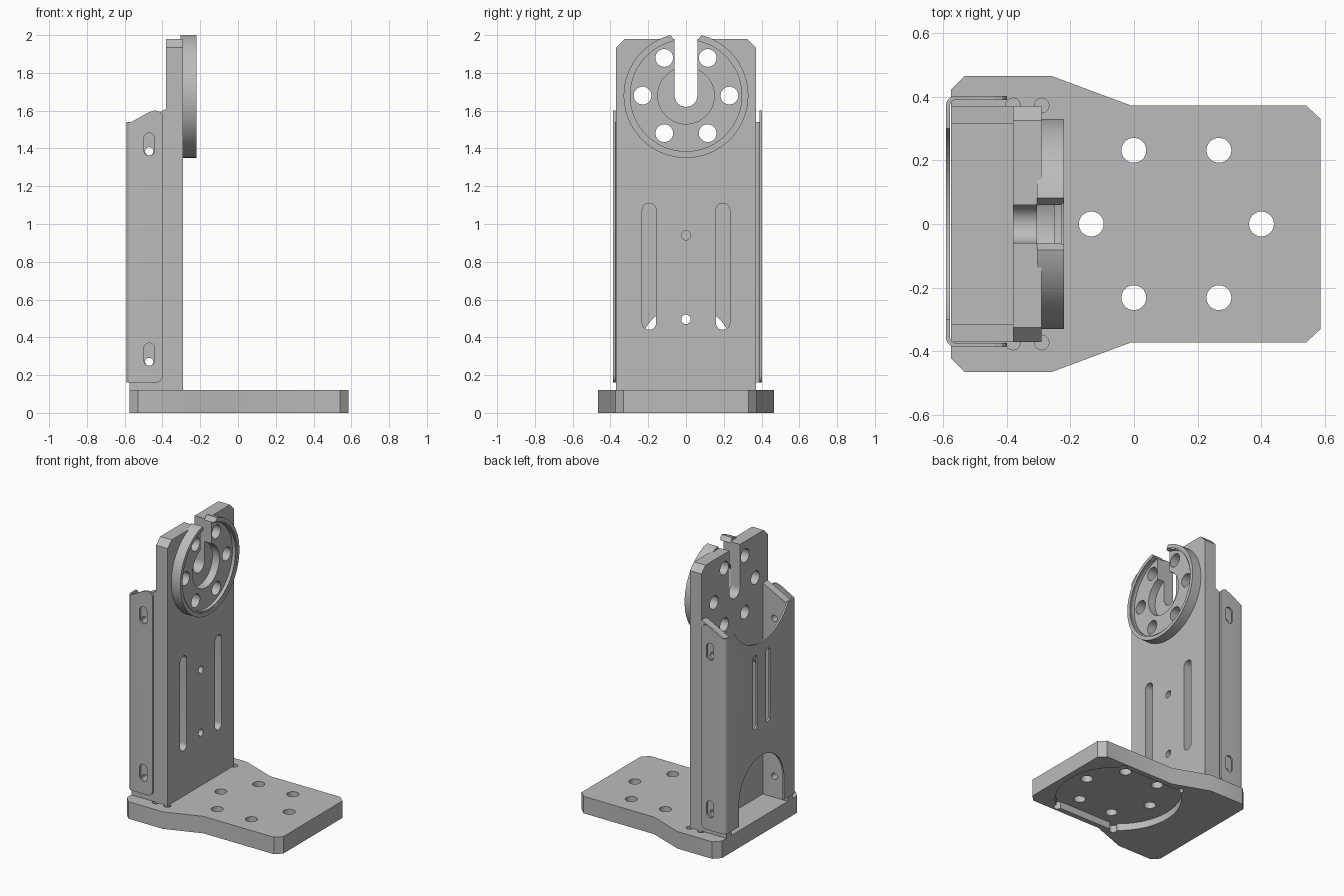
import bpy, bmesh
from math import sin, cos, pi, asin, radians

if "Cube" in bpy.data.objects:
    bpy.data.objects.remove(bpy.data.objects["Cube"], do_unlink=True)

grey = bpy.data.materials.new("machined_grey")
grey.use_nodes = True
COLOUR = (0.5, 0.5, 0.5, 1)
grey.diffuse_color = COLOUR
grey.node_tree.nodes["Principled BSDF"].inputs["Base Color"].default_value = COLOUR


def arc(u, v, r, start, end, n=24):
    return [(u + r * cos(start + (end - start) * i / n),
             v + r * sin(start + (end - start) * i / n)) for i in range(n + 1)]


def circle(u, v, r, n=64):
    return arc(u, v, r, 0, 2 * pi, n)[:-1]


def stadium(u, low, high, r):
    return arc(u, high - r, r, 0, pi, 16) + arc(u, low + r, r, pi, 2 * pi, 16)


def mirrored(points):
    """Close a half outline by mirroring it in its second coordinate."""
    return points + [(u, -v) for u, v in reversed(points)]


def prism(name, outline, axis, lo, hi):
    """Extrude a flat outline along one axis."""
    place = {"x": lambda u, v: (lo, u, v),
             "y": lambda u, v: (u, lo, v),
             "z": lambda u, v: (u, v, lo)}[axis]
    bm = bmesh.new()
    face = bm.faces.new([bm.verts.new(place(u, v)) for u, v in outline])
    new = bmesh.ops.extrude_face_region(bm, geom=[face])["geom"]
    shift = [hi - lo if a == axis else 0 for a in "xyz"]
    bmesh.ops.translate(bm, vec=shift,
                        verts=[g for g in new if isinstance(g, bmesh.types.BMVert)])
    bmesh.ops.recalc_face_normals(bm, faces=bm.faces)
    mesh = bpy.data.meshes.new(name)
    bm.to_mesh(mesh)
    bm.free()
    mesh.materials.append(grey)
    obj = bpy.data.objects.new(name, mesh)
    bpy.context.collection.objects.link(obj)
    return obj


def activate(obj):
    bpy.ops.object.select_all(action="DESELECT")
    obj.select_set(True)
    bpy.context.view_layer.objects.active = obj


def cut(obj, outline, axis, lo, hi):
    """Subtract a prism, then throw the cutter away."""
    cutter = prism("cutter", outline, axis, lo, hi)
    cutter.hide_render = True
    mod = obj.modifiers.new("cut", "BOOLEAN")
    mod.operation, mod.solver, mod.object = "DIFFERENCE", "EXACT", cutter
    activate(obj)
    bpy.ops.object.modifier_apply(modifier=mod.name)
    bpy.data.objects.remove(cutter, do_unlink=True)


# Base plate with a waist and clipped corners
base = prism("base_plate", mirrored([(-0.575, 0.42), (-0.53, 0.465), (-0.26, 0.465),
                                     (-0.01, 0.372), (0.54, 0.372), (0.585, 0.33)]),
             "z", 0, 0.12)

# Underside pocket: circle with two flats and relieved corners
MID, R, FLAT = 0.133, 0.41, 0.335
a = asin(FLAT / R)
cut(base, arc(MID, 0, R, -a, a) + arc(MID, 0, R, pi - a, pi + a), "z", -0.1, 0.05)
for sx in (-1, 1):
    for sy in (-1, 1):
        cut(base, circle(MID + sx * R * cos(a), sy * FLAT, 0.026, 24), "z", -0.1, 0.05)

# Bolt circle and corner reliefs around the upright
for i in range(6):
    cut(base, circle(MID + 0.267 * cos(i * pi / 3), 0.267 * sin(i * pi / 3), 0.039, 40),
        "z", -0.1, 0.3)
for x in (-0.38, -0.29):
    for y in (-0.372, 0.372):
        cut(base, circle(x, y, 0.023, 24), "z", 0.07, 0.3)

# Upright plate
upright = prism("upright_plate", [(-0.37, 0.08), (0.37, 0.08), (0.37, 1.935), (0.325, 1.98),
                                  (-0.325, 1.98), (-0.37, 1.935)], "x", -0.38, -0.29)
CZ = 1.68
ring_slot = arc(0, CZ, 0.06, pi, 2 * pi) + [(0.06, 1.97), (0.085, 2.005), (0.085, 2.2),
                                            (-0.085, 2.2), (-0.085, 2.005), (-0.06, 1.97)]
plate_slot = arc(0, CZ, 0.06, pi, 2 * pi) + [(0.06, 2.2), (-0.06, 2.2)]
cut(upright, circle(0, CZ, 0.33, 96), "x", -0.305, -0.1)
cut(upright, plate_slot, "x", -0.6, 0)
for y in (-0.195, 0.195):
    cut(upright, stadium(y, 0.44, 1.11, 0.037), "x", -0.6, 0)
for z in (0.495, 0.94):
    cut(upright, circle(0, z, 0.025, 32), "x", -0.6, 0)

# Round mounting ring with raised rim, let into the upright
ring = prism("mounting_ring", circle(0, CZ, 0.33, 96), "x", -0.305, -0.22)
cut(ring, circle(0, CZ, 0.295, 96), "x", -0.25, 0)
cut(ring, circle(0, CZ, 0.304, 96), "x", -0.227, 0)
cut(ring, circle(0, CZ, 0.15), "x", -0.6, 0)
cut(ring, ring_slot, "x", -0.6, 0)
for part in (upright, ring):
    for i in range(6):
        cut(part, circle(0.23 * cos(i * pi / 3), CZ + 0.23 * sin(i * pi / 3), 0.047, 40),
            "x", -0.6, 0)

# Side ribs behind the upright
ribs = []
for name, lo, hi in (("left_rib", 0.315, 0.37), ("right_rib", -0.37, -0.315)):
    rib = prism(name, [(-0.575, 0.12), (-0.38, 0.12), (-0.38, 1.61), (-0.575, 1.51)],
                "y", lo, hi)
    for z in (0.27, 1.385):
        cut(rib, circle(-0.47, z, 0.022, 24), "y", -1, 1)
    ribs.append(rib)

# Bent sheet cover around the ribs
Y0, Y1, T, X0, X1 = -0.386, 0.402, 0.013, -0.59, -0.398
outer = arc(X0 + 0.03, Y1 - 0.03, 0.03, pi / 2, pi, 8) \
    + arc(X0 + 0.03, Y0 + 0.03, 0.03, pi, 1.5 * pi, 8)
inner = arc(X0 + 0.03, Y0 + 0.03, 0.03 - T, 1.5 * pi, pi, 8) \
    + arc(X0 + 0.03, Y1 - 0.03, 0.03 - T, pi, pi / 2, 8)
cover = prism("rear_cover", [(X1, Y1)] + outer + [(X1, Y0), (X1, Y0 + T)] + inner
              + [(X1, Y1 - T)], "z", 0.16, 1.62)

# Shaped flange tops and rounded lower corners
cut(cover, [(-0.65, 1.54), (-0.565, 1.54), (-0.475, 1.59), (-0.44, 1.602), (-0.415, 1.595),
            (-0.402, 1.58), (-0.395, 1.56), (-0.3, 1.56), (-0.3, 1.8), (-0.65, 1.8)],
    "y", -1, 1)
cut(cover, arc(X1 - 0.04, 0.2, 0.04, 1.5 * pi, 2 * pi, 10) + [(-0.3, 0.2), (-0.3, 0.1),
                                                              (X1 - 0.04, 0.1)], "y", -1, 1)
for low in (0.25, 1.362):
    cut(cover, stadium(-0.47, low, low + 0.12, 0.028), "y", -1, 1)

# Back panel scoop, arch and slits
cut(cover, circle(0, 1.72, 0.35, 96), "x", -0.8, -0.5)
cut(cover, arc(0, 0.32, 0.25, 0, pi) + [(-0.25, 0), (0.25, 0)], "x", -0.8, -0.5)
for y in (-0.072, 0.072):
    cut(cover, stadium(y, 0.78, 1.3, 0.022), "x", -0.8, -0.5)

for part in [base, upright, ring, cover] + ribs:
    activate(part)
    bpy.ops.object.shade_smooth_by_angle(angle=radians(25))
